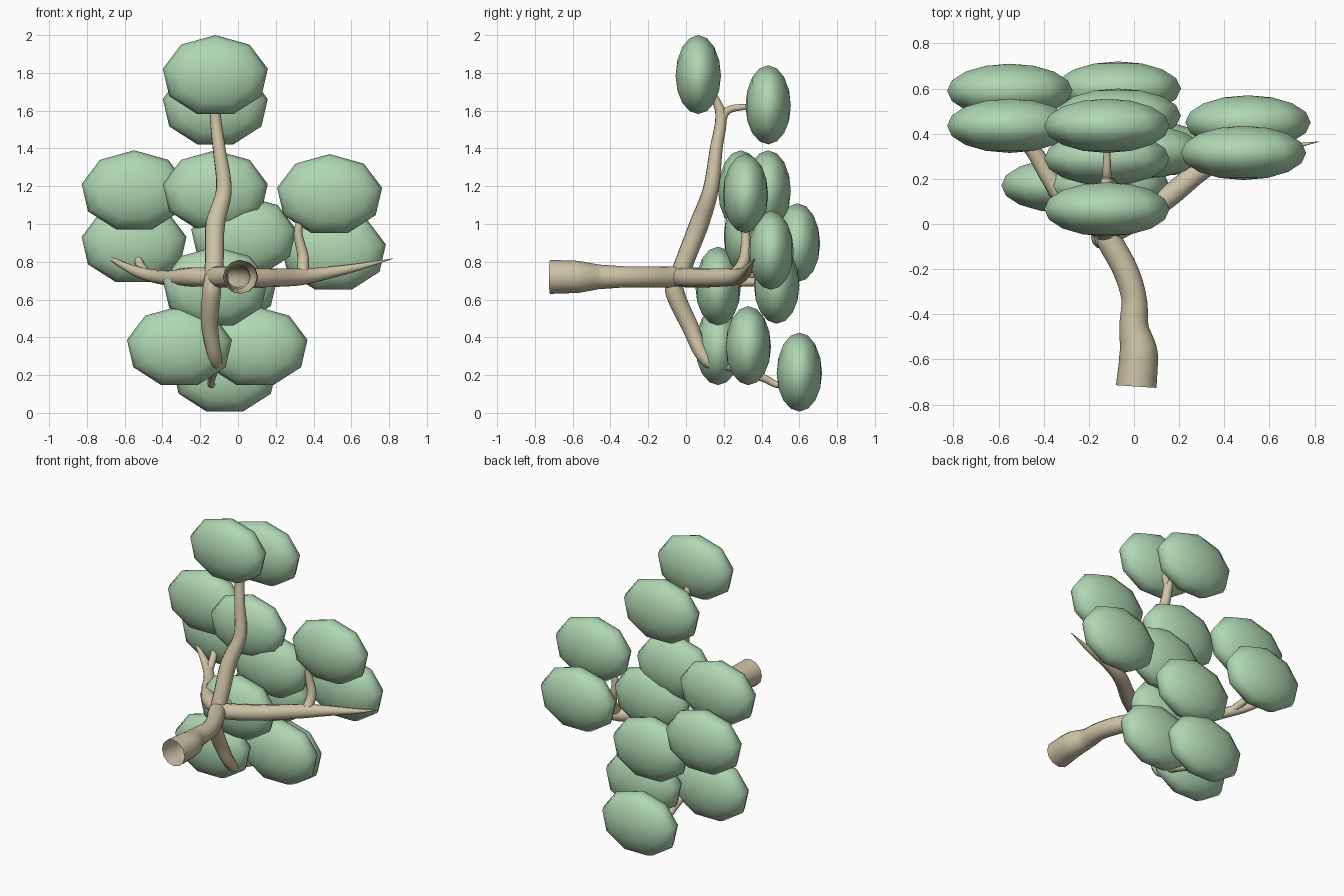
import bpy, bmesh, math
from mathutils import Matrix, Vector

if "Cube" in bpy.data.objects:
    bpy.data.objects.remove(bpy.data.objects["Cube"])


def material(name, color):
    m = bpy.data.materials.new(name)
    m.diffuse_color = (*color, 1)
    m.use_nodes = True
    m.node_tree.nodes["Principled BSDF"].inputs["Base Color"].default_value = m.diffuse_color
    return m


BARK = material("tan bark", (0.62, 0.54, 0.38))
LEAF = material("soft green leaf", (0.43, 0.68, 0.45))


def finish(name, mesh, mat):
    mesh.materials.clear()
    mesh.materials.append(mat)
    for p in mesh.polygons:
        p.use_smooth = True
    ob = bpy.data.objects.new(name, mesh)
    bpy.context.collection.objects.link(ob)
    return ob


def branch(name, pts, ends_open=True):
    """Tapered round tube through (x, y, z, radius) points."""
    cu = bpy.data.curves.new(name + "_path", 'CURVE')
    cu.dimensions = '3D'
    cu.bevel_depth = 1.0
    cu.bevel_resolution = 4
    cu.resolution_u = 6
    cu.use_fill_caps = not ends_open
    sp = cu.splines.new('BEZIER')
    sp.bezier_points.add(len(pts) - 1)
    n = len(pts)
    for i, (bp, p) in enumerate(zip(sp.bezier_points, pts)):
        co = Vector(p[:3])
        a = Vector(pts[max(i - 1, 0)][:3])
        b = Vector(pts[min(i + 1, n - 1)][:3])
        d = (b - a).normalized()
        bp.handle_left_type = bp.handle_right_type = 'FREE'
        bp.co = co
        bp.handle_left = co - d * (co - a).length / 3
        bp.handle_right = co + d * (b - co).length / 3
        bp.radius = p[3]
    tmp = bpy.data.objects.new(name + "_path", cu)
    bpy.context.collection.objects.link(tmp)
    deps = bpy.context.evaluated_depsgraph_get()
    mesh = bpy.data.meshes.new_from_object(tmp.evaluated_get(deps))
    bpy.data.objects.remove(tmp)
    return finish(name, mesh, BARK)


def leaf_clump(name, x, y, top):
    """Flattened nine-sided sphere with its poles along y."""
    bm = bmesh.new()
    bmesh.ops.create_uvsphere(bm, u_segments=9, v_segments=8, radius=1)
    v = next(v for v in bm.verts if abs(v.co.z) < 0.01)
    turn = Matrix.Rotation(math.pi / 2 - math.atan2(v.co.y, v.co.x), 4, 'Z')
    m = (Matrix.Translation((x, y, top - 0.2155))
         @ Matrix.Diagonal((0.282, 0.12, 0.2155, 1))
         @ Matrix.Rotation(math.pi / 2, 4, 'X') @ turn)
    bm.transform(m)
    mesh = bpy.data.meshes.new(name)
    bm.to_mesh(mesh)
    bm.free()
    return finish(name, mesh, LEAF)


# Trunk, lying along y with an open foot
branch("trunk", [(.01, -.72, .72, .09), (.02, -.57, .72, .085), (.0, -.46, .72, .065),
                 (.0, -.33, .72, .056), (-.04, -.2, .72, .056), (-.115, -.06, .72, .056),
                 (-.14, .02, .72, .045)], True)

# Upper limb and its fork
branch("upper_limb", [(-.13, -.04, .71, .05), (-.125, .0, .82, .05), (-.12, .07, 1.0, .052),
                      (-.075, .13, 1.18, .042), (-.1, .16, 1.4, .034), (-.12, .185, 1.57, .03),
                      (-.12, .15, 1.67, .02), (-.12, .09, 1.75, .01)], False)
branch("upper_twig", [(-.12, .18, 1.53, .025), (-.12, .22, 1.6, .02),
                      (-.12, .31, 1.62, .016), (-.12, .42, 1.63, .01)], False)

# Lower limb
branch("lower_limb", [(-.13, -.06, .73, .045), (-.14, -.06, .64, .05), (-.15, .02, .46, .045),
                      (-.12, .11, .28, .036), (-.12, .22, .25, .025), (-.14, .42, .18, .02),
                      (-.14, .49, .15, .018), (-.09, .6, .2, .01)], False)

# Right limb, ending in a sharp tip, with a rising twig
branch("right_limb", [(-.13, -.05, .72, .05), (0, .02, .715, .052), (.15, .12, .715, .05),
                      (.33, .26, .72, .045), (.47, .31, .74, .033),
                      (.65, .335, .775, .018), (.82, .365, .817, .001)], False)
branch("right_twig", [(.34, .26, .72, .035), (.345, .31, .82, .03),
                      (.32, .315, .98, .022), (.4, .31, 1.12, .01)], False)

# Left limb, ending in a sharp tip, with a rising twig
branch("left_limb", [(-.12, -.03, .72, .05), (-.25, .05, .72, .05), (-.37, .2, .715, .04),
                     (-.45, .33, .725, .035), (-.54, .42, .75, .028),
                     (-.66, .5, .81, .012), (-.8, .56, .905, .001)], False)
branch("left_twig", [(-.48, .37, .73, .025), (-.53, .5, .82, .022),
                     (-.54, .5, 1.0, .018), (-.55, .44, 1.15, .01)], False)

# Middle limb reaching the rear foliage
branch("middle_limb", [(-.13, 0, .72, .045), (-.1, .2, .7, .035),
                       (-.06, .46, .69, .015)], False)

# Leaf clumps: x, y, height of top
CLUMPS = [(-.12, .065, 2.0), (-.12, .435, 1.84), (-.12, .29, 1.39), (-.55, .435, 1.39),
          (-.55, .59, 1.11), (.485, .315, 1.37), (.505, .45, 1.07), (.03, .32, 1.15),
          (-.12, .17, .88), (-.07, .48, .89), (-.31, .17, .565), (.09, .33, .565),
          (-.07, .6, .425)]
for i, c in enumerate(CLUMPS):
    leaf_clump(f"leaf_clump_{i + 1}", *c)
